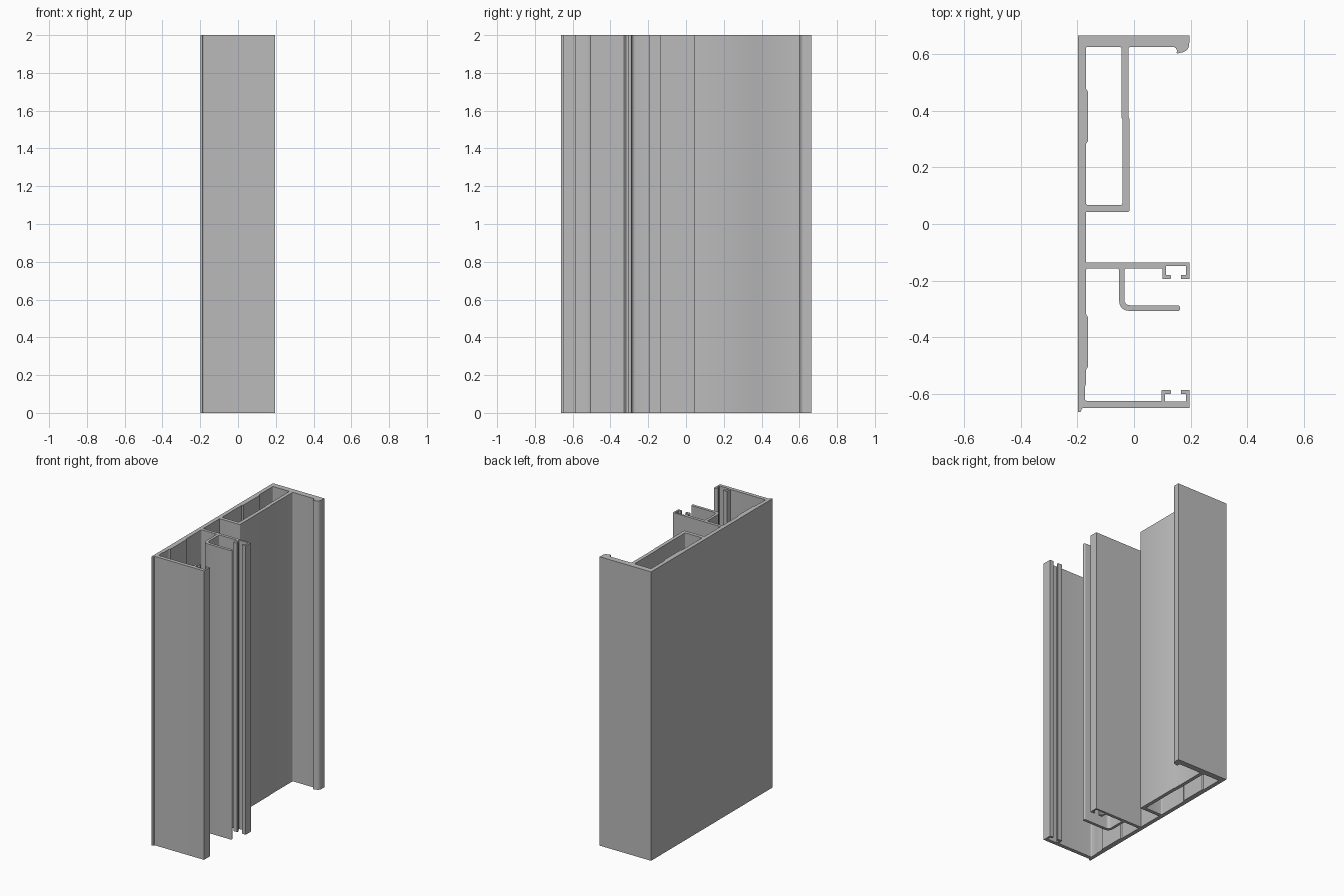
import bpy
import bmesh
from mathutils import Vector

cube = bpy.data.objects.get("Cube")
if cube:
    bpy.data.objects.remove(cube, do_unlink=True)

HEIGHT = 2.0
LEFT, RIGHT = -0.198, 0.195     # outer faces
WEB = -0.17                     # inner face of the long web
BACK, FRONT = 0.665, -0.65
SOFT = 0.008                    # small fillet radius


def rounded(points, steps=4):
    """Fillet every (x, y, radius) corner of a closed outline."""
    result = []
    for i, point in enumerate(points):
        corner = Vector(point[:2])
        radius = point[2] if len(point) > 2 else 0
        if not radius:
            result.append(corner)
            continue
        before = Vector(points[i - 1][:2])
        after = Vector(points[(i + 1) % len(points)][:2])
        a = corner + (before - corner).normalized() * radius
        b = corner + (after - corner).normalized() * radius
        for k in range(steps + 1):
            t = k / steps
            result.append(a * (1 - t) ** 2 + corner * 2 * t * (1 - t) + b * t * t)
    return result


def pad(x, start, end, rise=0.007):
    """Shallow raised strip along the web, listed from start to end."""
    slope = 0.01 if end > start else -0.01
    return [(x, start), (x + rise, start + slope),
            (x + rise, end - slope), (x, end)]


def channel(left, mouth, base):
    """Lipped channel between two walls, listed from left to right."""
    lip = mouth + (0.014 if base > mouth else -0.014)
    r = 0.004
    return [(left, mouth, r), (0.13, mouth, r), (0.13, lip, r),
            (left + 0.013, lip), (left + 0.013, base), (0.183, base),
            (0.183, lip), (0.165, lip, r), (0.165, mouth, r), (RIGHT, mouth)]


# Back flange with its hooked lip
hook = [(LEFT, BACK), (RIGHT, BACK), (RIGHT, 0.63, 0.01), (0.188, 0.613, 0.008),
        (0.172, 0.606), (0.15, 0.601, 0.004), (0.152, 0.616, 0.006),
        (0.142, 0.625)]

# Outside of the box chamber
chamber_outside = [(-0.019, 0.625, SOFT), (-0.019, 0.376), (-0.016, 0.37),
                   (-0.016, 0.042, SOFT), (WEB, 0.042)]

# Middle flange with channel and curled arm
middle = [(WEB, -0.136), (RIGHT, -0.136)]
middle += channel(0.1, -0.194, -0.148)[::-1]
middle += [(0.1, -0.157),
           (-0.034, -0.157, SOFT), (-0.034, -0.287, 0.022),
           (0.163, -0.287, 0.009), (0.163, -0.307, 0.009),
           (-0.053, -0.307, 0.04), (-0.053, -0.157, SOFT),
           (WEB, -0.157, SOFT)]

# Web pads and the front flange with its matching channel
front = pad(WEB, -0.318, -0.515)
front += [(WEB, -0.565), (WEB - 0.003, -0.575), (WEB - 0.003, -0.624, SOFT),
          (0.097, -0.624)]
front += channel(0.097, -0.586, -0.627)
front += [(RIGHT, FRONT), (-0.185, FRONT, 0.004), (-0.187, -0.663, 0.004),
          (LEFT, -0.663)]

# Hollow inside of the box chamber
hollow = [(WEB, 0.067, SOFT)] + pad(WEB, 0.282, 0.478)
hollow += [(WEB, 0.625, SOFT), (-0.044, 0.625, SOFT), (-0.044, 0.376),
           (-0.041, 0.37), (-0.041, 0.067, SOFT)]

# Extrude the hollow section into one solid
bm = bmesh.new()
edges = []
for loop in (hook + chamber_outside + middle + front, hollow):
    verts = [bm.verts.new((p.x, p.y, 0)) for p in rounded(loop)]
    for i, v in enumerate(verts):
        edges.append(bm.edges.new((verts[i - 1], v)))
bmesh.ops.triangle_fill(bm, use_beauty=True, edges=edges, normal=(0, 0, 1))
extruded = bmesh.ops.extrude_face_region(bm, geom=bm.faces[:])
top = [g for g in extruded["geom"] if isinstance(g, bmesh.types.BMVert)]
bmesh.ops.translate(bm, verts=top, vec=(0, 0, HEIGHT))
bmesh.ops.recalc_face_normals(bm, faces=bm.faces[:])
mesh = bpy.data.meshes.new("frame_profile")
bm.to_mesh(mesh)
bm.free()

profile = bpy.data.objects.new("frame_profile", mesh)
bpy.context.collection.objects.link(profile)

# Plain grey metal
grey = bpy.data.materials.new("grey_metal")
grey.use_nodes = True
colour = (0.5, 0.5, 0.5, 1)
grey.diffuse_color = colour
grey.node_tree.nodes["Principled BSDF"].inputs["Base Color"].default_value = colour
mesh.materials.append(grey)

# Smooth the fillets, keep the corners crisp
bpy.ops.object.select_all(action="DESELECT")
profile.select_set(True)
bpy.context.view_layer.objects.active = profile
bpy.ops.object.shade_smooth_by_angle(angle=0.52)
